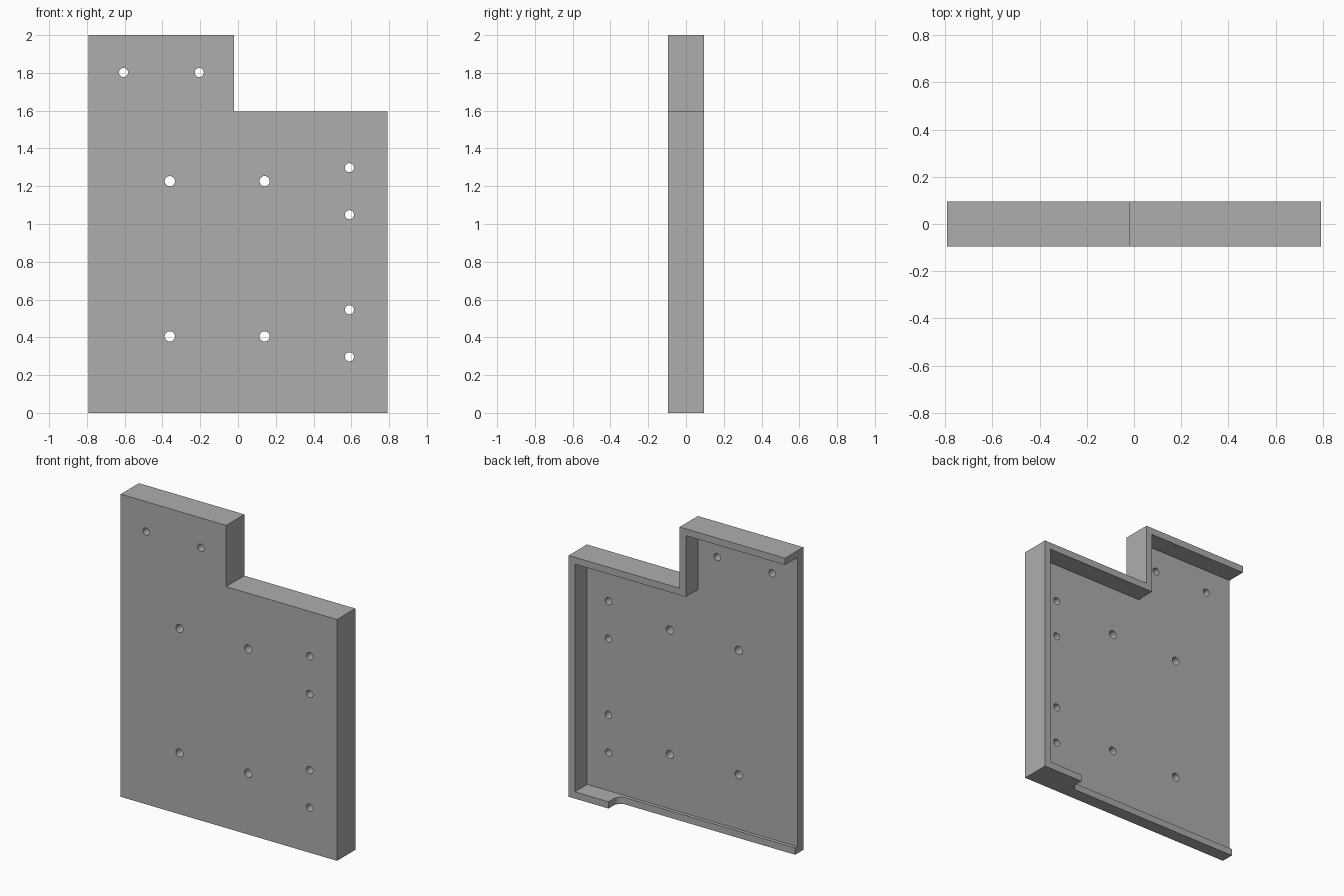
import bpy, bmesh, math
from mathutils import Vector

cube = bpy.data.objects.get("Cube")
if cube:
    bpy.data.objects.remove(cube, do_unlink=True)

W, D, H = 0.791, 0.095, 2.0         # half width, half depth, height
STEP_X, STEP_Z = -0.02, 1.595       # corner of the stepped top
RIM, PLATE, LIP = 0.045, -0.033, -0.01
NOTCH_X, FILLET = 0.5, 0.05

grey = bpy.data.materials.new("plain_grey")
grey.use_nodes = True
colour = (0.42, 0.42, 0.42, 1)
grey.diffuse_color = colour
grey.node_tree.nodes["Principled BSDF"].inputs["Base Color"].default_value = colour


def prism(name, outlines, direction):
    """Extrude each closed outline of 3D points along direction."""
    bm = bmesh.new()
    for points in outlines:
        face = bm.faces.new([bm.verts.new(p) for p in points])
        new = bmesh.ops.extrude_face_region(bm, geom=[face])["geom"]
        verts = [v for v in new if isinstance(v, bmesh.types.BMVert)]
        bmesh.ops.translate(bm, verts=verts, vec=Vector(direction))
    bmesh.ops.recalc_face_normals(bm, faces=bm.faces)
    mesh = bpy.data.meshes.new(name)
    bm.to_mesh(mesh)
    bm.free()
    mesh.materials.append(grey)
    obj = bpy.data.objects.new(name, mesh)
    bpy.context.collection.objects.link(obj)
    return obj


def stepped(left, right, bottom, top, step_x, step_z, y):
    return [(left, y, bottom), (right, y, bottom), (right, y, step_z),
            (step_x, y, step_z), (step_x, y, top), (left, y, top)]


def circle(x, z, r, y=-0.3, n=32):
    return [(x + r * math.cos(math.tau * i / n), y,
             z + r * math.sin(math.tau * i / n)) for i in range(n)]


# Solid stepped body
body = prism("stepped_tray", [stepped(-W, W, 0, H, STEP_X, STEP_Z, -D)], (0, 2 * D, 0))

# Rear pocket, open on one side
pocket = prism("pocket_cutter",
               [stepped(-1, W - RIM, RIM, H - RIM, STEP_X - RIM, STEP_Z - RIM, PLATE)],
               (0, 0.4, 0))

# Lowered bottom lip with a filleted end
arc = [(NOTCH_X - FILLET + FILLET * math.sin(a), LIP + FILLET - FILLET * math.cos(a), -0.1)
       for a in (math.pi / 2 * i / 8 for i in range(9))]
lip = prism("lip_cutter", [[(-1, 0.2, -0.1), (-1, LIP, -0.1)] + arc + [(NOTCH_X, 0.2, -0.1)]],
            (0, 0, 0.2))

# Mounting holes through the plate
holes = [circle(x, 1.802, 0.024) for x in (-0.606, -0.205)]
holes += [circle(x, z, 0.027) for x in (-0.361, 0.141) for z in (0.405, 1.227)]
holes += [circle(0.59, z, 0.024) for z in (0.297, 0.546, 1.049, 1.298)]
drill = prism("hole_cutter", holes, (0, 0.6, 0))

# Cut everything away from the body
bpy.context.view_layer.objects.active = body
for cutter in (pocket, lip, drill):
    cutter.hide_render = True
    mod = body.modifiers.new(cutter.name, "BOOLEAN")
    mod.operation, mod.solver, mod.object = "DIFFERENCE", "EXACT", cutter
    bpy.ops.object.modifier_apply(modifier=mod.name)
    bpy.data.objects.remove(cutter, do_unlink=True)

# Smooth the hole walls and fillet, keep edges sharp
bpy.ops.object.select_all(action="DESELECT")
body.select_set(True)
bpy.ops.object.shade_smooth_by_angle(angle=math.radians(30))
